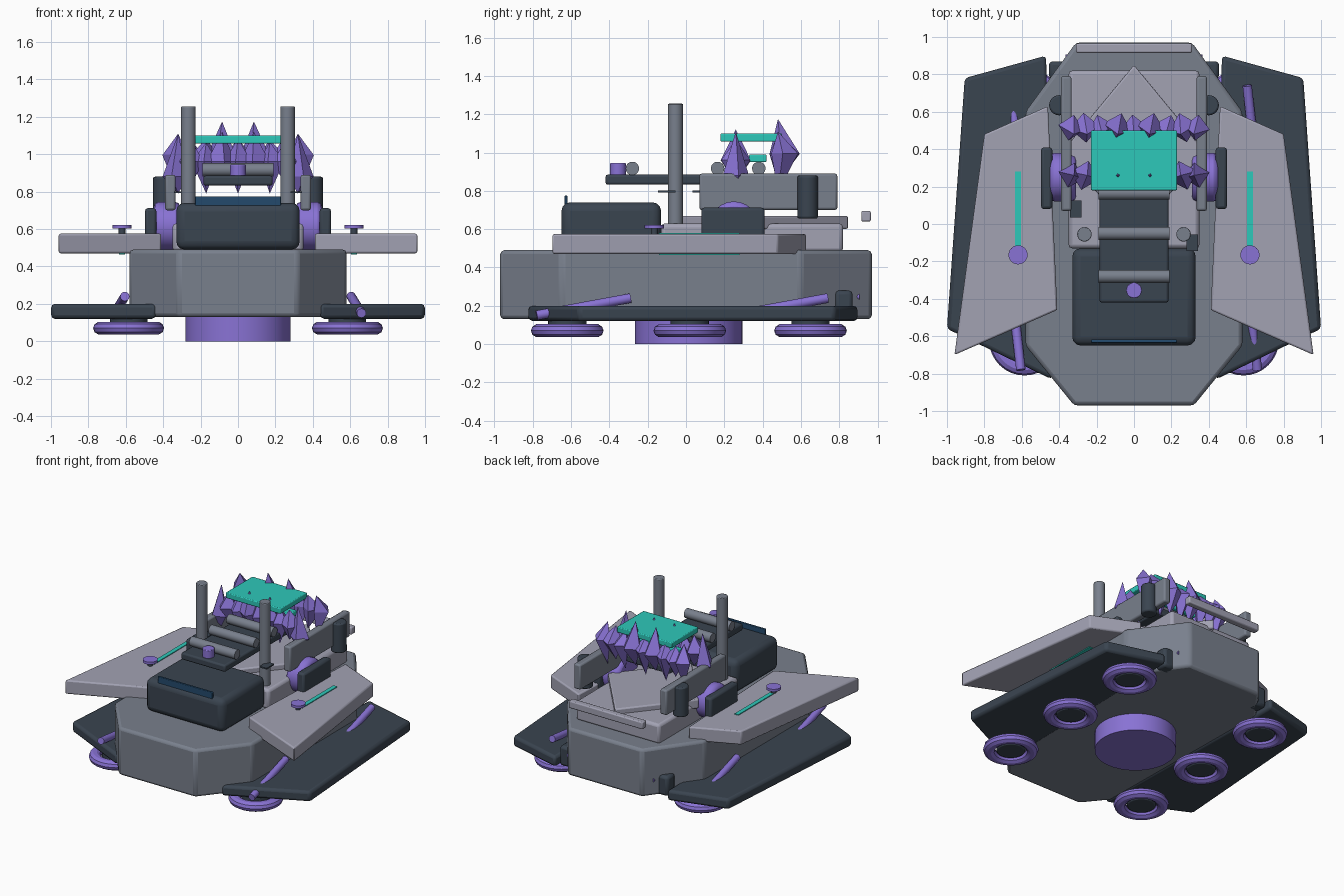
import bpy, bmesh, math, random
from mathutils import Vector

if "Cube" in bpy.data.objects:
    bpy.data.objects.remove(bpy.data.objects["Cube"])

random.seed(4)


def material(name, rgb):
    m = bpy.data.materials.new(name)
    m.diffuse_color = (*rgb, 1)
    m.use_nodes = True
    m.node_tree.nodes["Principled BSDF"].inputs["Base Color"].default_value = m.diffuse_color
    return m


GREY = material("hull grey", (0.19, 0.215, 0.265))
LIGHT = material("light grey", (0.36, 0.36, 0.45))
DARK = material("dark slate", (0.042, 0.058, 0.08))
PURPLE = material("purple", (0.25, 0.17, 0.66))
TEAL = material("teal", (0.027, 0.58, 0.49))
BLUE = material("deep blue", (0.017, 0.068, 0.15))


def finish(name, bm, mat, bevel=0.0, segments=2, smooth=True):
    bmesh.ops.recalc_face_normals(bm, faces=bm.faces[:])
    me = bpy.data.meshes.new(name)
    bm.to_mesh(me)
    bm.free()
    me.materials.append(mat)
    ob = bpy.data.objects.new(name, me)
    bpy.context.collection.objects.link(ob)
    if bevel:
        b = ob.modifiers.new("bevel", 'BEVEL')
        b.width = bevel
        b.segments = segments
        b.limit_method = 'ANGLE'
    if smooth:
        bpy.ops.object.select_all(action='DESELECT')
        ob.select_set(True)
        bpy.context.view_layer.objects.active = ob
        bpy.ops.object.shade_smooth_by_angle(angle=math.radians(30))
    return ob


def prism(name, outline, z0, z1, mat, bevel=0.012):
    """Plan outline extruded upward."""
    bm = bmesh.new()
    base = bm.faces.new([bm.verts.new((x, y, z0)) for x, y in outline])
    new = bmesh.ops.extrude_face_region(bm, geom=[base])["geom"]
    bmesh.ops.translate(bm, vec=(0, 0, z1 - z0),
                        verts=[v for v in new if isinstance(v, bmesh.types.BMVert)])
    return finish(name, bm, mat, bevel)


def box(name, x0, x1, y0, y1, z0, z1, mat, bevel=0.012, segments=2):
    ob = prism(name, [(x0, y0), (x1, y0), (x1, y1), (x0, y1)], z0, z1, mat, bevel)
    if bevel:
        ob.modifiers["bevel"].segments = segments
    return ob


def rod(name, a, b, r, mat, bevel=0.0, sides=24):
    """Cylinder between two points."""
    a, b = Vector(a), Vector(b)
    bm = bmesh.new()
    bmesh.ops.create_cone(bm, cap_ends=True, segments=sides, radius1=r, radius2=r,
                          depth=(b - a).length)
    bm.transform((b - a).to_track_quat('Z', 'Y').to_matrix().to_4x4())
    bmesh.ops.translate(bm, vec=(a + b) / 2, verts=bm.verts[:])
    return finish(name, bm, mat, bevel)


def crystal(name, x, y, z0, zm, z1, r, lean):
    """Four-sided double-pointed spike."""
    bm = bmesh.new()
    turn = random.uniform(-0.35, 0.35)
    ring = [bm.verts.new((x + lean[0] + r * math.cos(turn + i * math.pi / 2),
                          y + lean[1] + r * math.sin(turn + i * math.pi / 2), zm))
            for i in range(4)]
    top, low = bm.verts.new((x, y, z1)), bm.verts.new((x, y, z0))
    for i in range(4):
        bm.faces.new((ring[i], ring[(i + 1) % 4], top))
        bm.faces.new((ring[(i + 1) % 4], ring[i], low))
    return finish(name, bm, PURPLE, smooth=False)


# Hull and lift disc
half = [(0.32, -0.97), (0.58, -0.65), (0.58, 0.6), (0.31, 0.97)]
prism("hull", half + [(-x, y) for x, y in reversed(half)], 0.13, 0.49, GREY, 0.02)
rod("lift_disc", (0, 0.015, 0), (0, 0.015, 0.14), 0.28, PURPLE, sides=40)

# Front housing with its light strip
box("front_housing", -0.33, 0.33, -0.65, -0.13, 0.49, 0.74, DARK, 0.045, 3)
box("front_strip", -0.23, 0.23, -0.635, -0.618, 0.72, 0.775, BLUE, 0.004)

# Rear deck, diamond plate and bumper bar
box("rear_deck", -0.35, 0.35, -0.13, 0.82, 0.48, 0.63, LIGHT, 0.02)
prism("diamond_plate", [(0, 0.85), (-0.38, 0.39), (0, -0.07), (0.38, 0.39)],
      0.6, 0.67, LIGHT, 0.01)
box("bumper_bar", -0.31, 0.31, 0.915, 0.965, 0.64, 0.695, LIGHT, 0.008)

# Raised spine with cross rollers and knob
box("spine_slab", -0.185, 0.185, -0.42, 0.46, 0.832, 0.885, DARK)
for y in (-0.28, -0.05, 0.165, 0.38):
    rod("roller", (-0.19, y, 0.917), (0.19, y, 0.917), 0.035, GREY)
rod("spine_knob", (0, -0.355, 0.88), (0, -0.355, 0.945), 0.042, PURPLE, 0.004)

# Teal plates above the spikes
box("top_plate", -0.23, 0.23, 0.18, 0.5, 1.057, 1.1, TEAL, 0.006)
box("inner_plate", -0.2, 0.2, 0.33, 0.42, 0.95, 0.99, TEAL, 0.006)

# Two rows of crystal spikes
for y, fwd in ((0.26, 0.0), (0.48, 0.035)):
    for i, x in enumerate((-0.32, -0.25, -0.17, -0.085, 0, 0.085, 0.17, 0.25, 0.32)):
        peak = 1.08 + random.uniform(-0.02, 0.02)
        if abs(x) == 0.085:
            peak = 1.175 if fwd else 1.12
        if abs(x) == 0.32:
            peak = 1.11
        crystal("spike", x, y, 0.79 + 0.05 * (i % 2), 0.96 + fwd - 0.08 * (abs(x) > 0.3) * (fwd == 0),
                peak, 0.07 + 0.01 * (i % 2), (0.05 * x, fwd))

for s in (-1, 1):
    # Skirts
    prism("skirt", [(s * x, y) for x, y in
                    ((0.47, 0.9), (0.905, 0.78), (1.0, -0.56), (0.44, -0.83))],
          0.12, 0.2, DARK, 0.02)
    # Hover rings with dark cores
    for y in (-0.62, 0.02, 0.65):
        bm = bmesh.new()
        rings = []
        for i in range(32):
            a = 2 * math.pi * i / 32
            rings.append([bm.verts.new((
                s * 0.585 + (0.148 + 0.042 * math.cos(b)) * math.cos(a),
                y + (0.148 + 0.042 * math.cos(b)) * math.sin(a),
                0.07 + 0.036 * math.sin(b))) for b in
                (2 * math.pi * j / 10 for j in range(10))])
        for i in range(32):
            p, q = rings[i], rings[(i + 1) % 32]
            for j in range(10):
                k = (j + 1) % 10
                bm.faces.new((p[j], q[j], q[k], p[k]))
        finish("hover_ring", bm, PURPLE)
        rod("hover_core", (s * 0.585, y, 0.055), (s * 0.585, y, 0.13), 0.1, DARK, 0.01)
    # Slanted struts through the skirts
    for y in (-0.78, 0.25):
        lo, hi = (0.15, 0.24) if s > 0 else (0.24, 0.15)
        xa, xb = (0.66, 0.605) if s > 0 else (0.605, 0.66)
        rod("strut", (s * xa, y, lo), (s * xb, y + 0.49, hi), 0.025, PURPLE, sides=16)
    # Wings with inlaid strip and button
    prism("wing", [(s * x, y) for x, y in
                   ((0.46, 0.63), (0.8, 0.48), (0.96, -0.7), (0.41, -0.46))],
          0.47, 0.575, LIGHT, 0.01)
    box("wing_strip", s * 0.62 - 0.016, s * 0.62 + 0.016, -0.14, 0.28, 0.464, 0.581, TEAL, 0)
    rod("button_stem", (s * 0.62, -0.165, 0.57), (s * 0.62, -0.165, 0.61), 0.018, DARK)
    rod("wing_button", (s * 0.62, -0.165, 0.603), (s * 0.62, -0.165, 0.622), 0.051, PURPLE)
    # Exhaust pillars and small bracket plates
    rod("pillar", (s * 0.265, -0.055, 0.48), (s * 0.265, -0.055, 1.255), 0.039, GREY, 0.005)
    yb = -0.1 if s > 0 else 0.08
    box("bracket", s * 0.312 - 0.03, s * 0.312 + 0.03, yb - 0.045, yb + 0.045,
        0.792, 0.802, DARK, 0)
    # Side rails, canisters, pods and hubs
    box("side_rail", s * 0.362 - 0.028, s * 0.362 + 0.028, 0.07, 0.79, 0.7, 0.89, GREY)
    rod("canister", (s * 0.4, 0.635, 0.655), (s * 0.4, 0.635, 0.88), 0.054, DARK, 0.01)
    box("side_pod", s * 0.467 - 0.03, s * 0.467 + 0.03, 0.08, 0.41, 0.49, 0.712, DARK, 0.015)
    rod("side_hub", (s * 0.31, 0.25, 0.615), (s * 0.45, 0.25, 0.615), 0.13, PURPLE, 0.025)
    # Rear thruster boxes
    box("rear_box", s * 0.405 - 0.05, s * 0.405 + 0.05, 0.775, 0.87, 0.13, 0.28, DARK, 0.02)
    rod("rear_nozzle", (s * 0.35, 0.8, 0.247), (s * 0.35, 0.905, 0.247), 0.016, PURPLE)
